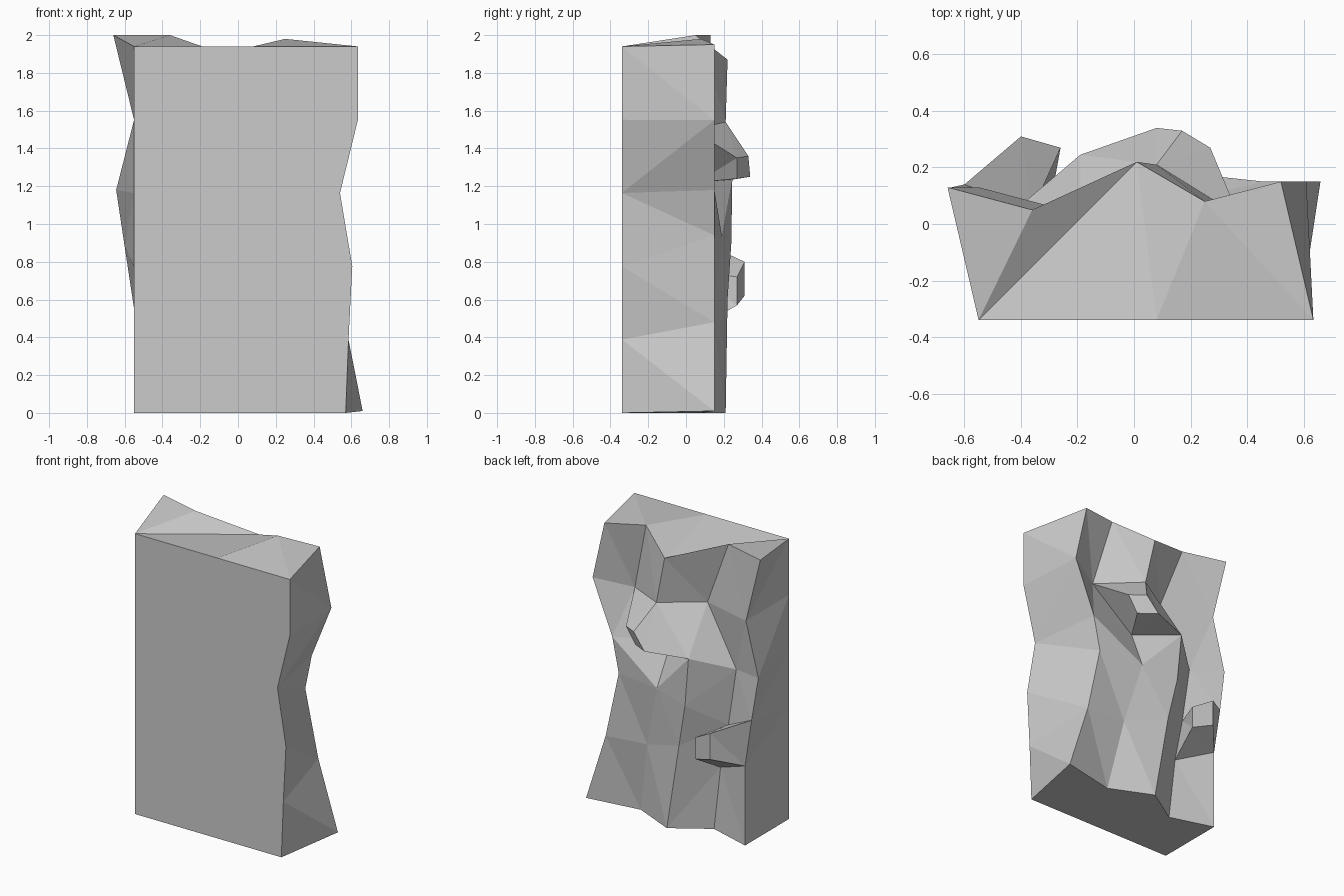
import bpy, bmesh

if "Cube" in bpy.data.objects:
    bpy.data.objects.remove(bpy.data.objects["Cube"])

# Rough back face: one row per height, five columns from left to right
ROWS = [
    [(-.55, .14, 0), (-.25, .05, 0), (0, .21, 0), (.29, .08, 0), (.66, .15, .01)],
    [(-.55, .14, .55), (-.30, .05, .44), (-.10, .22, .60), (.20, .14, .50), (.51, .15, .48)],
    [(-.60, .14, .88), (-.36, .05, .75), (-.16, .24, .90), (.09, .19, .935), (.41, .15, .94)],
    [(-.645, .13, 1.18), (-.42, .05, 1.15), (-.19, .245, 1.235), (.07, .06, 1.22), (.46, .15, 1.18)],
    [(-.55, .13, 1.55), (-.19, .035, 1.55), (.08, .21, 1.54), (.37, .03, 1.50), (.61, .15, 1.55)],
    [(-.66, .13, 2), (-.36, .05, 2), (.01, .22, 1.87), (.25, .08, 1.98), (.52, .15, 1.95)],
]
# Jutting stones: grid cell -> raised tip, ordered like the cell corners
TIPS = {
    (1, 0): [(-.40, .31, .62), (-.26, .27, .57), (-.26, .27, .72), (-.40, .31, .80)],
    (3, 2): [(.08, .34, 1.25), (.20, .27, 1.24), (.27, .27, 1.35), (.17, .33, 1.36)],
}
RIGHT_EDGE = [.57, .585, .605, .54, .635, .635]   # front right edge profile
FRONT_Y, STEP = -.34, 1.94 / 5

bm = bmesh.new()


def vert(p):
    return bm.verts.new(p)


back = [[vert(p) for p in row] for row in ROWS]
left = [vert((-.55, FRONT_Y, i * STEP)) for i in range(6)]
right = [vert((x, FRONT_Y, i * STEP)) for i, x in enumerate(RIGHT_EDGE)]
mid_top = vert((.08, FRONT_Y, 1.94))

# Back relief, with the jutting stones raised out of their cells
for r in range(5):
    for c in range(4):
        ring = [back[r][c], back[r][c + 1], back[r + 1][c + 1], back[r + 1][c]]
        if (r, c) in TIPS:
            tip = [vert(p) for p in TIPS[r, c]]
            for i in range(4):
                j = (i + 1) % 4
                bm.faces.new((ring[i], ring[j], tip[j], tip[i]))
            ring = tip
        bm.faces.new(ring)

# Left and right sides
for r in range(5):
    bm.faces.new((left[r], left[r + 1], back[r + 1][0], back[r][0]))
    bm.faces.new((right[r], right[r + 1], back[r + 1][4], back[r][4]))

# Top, fanned from the front edge
top = back[5]
for tri in ((left[5], top[0], top[1]), (left[5], top[1], top[2]),
            (left[5], top[2], mid_top), (mid_top, top[2], top[3]),
            (mid_top, top[3], right[5]), (right[5], top[3], top[4])):
    bm.faces.new(tri)

# Bottom and flat front
bm.faces.new([left[0], right[0]] + back[0][::-1])
bm.faces.new(left + [mid_top] + right[::-1])

bmesh.ops.triangulate(bm, faces=[f for f in bm.faces if len(f.verts) == 4],
                      quad_method='SHORT_EDGE')
bmesh.ops.recalc_face_normals(bm, faces=bm.faces[:])
mesh = bpy.data.meshes.new("rock_wall")
bm.to_mesh(mesh)
bm.free()
bpy.context.collection.objects.link(bpy.data.objects.new("rock_wall", mesh))
